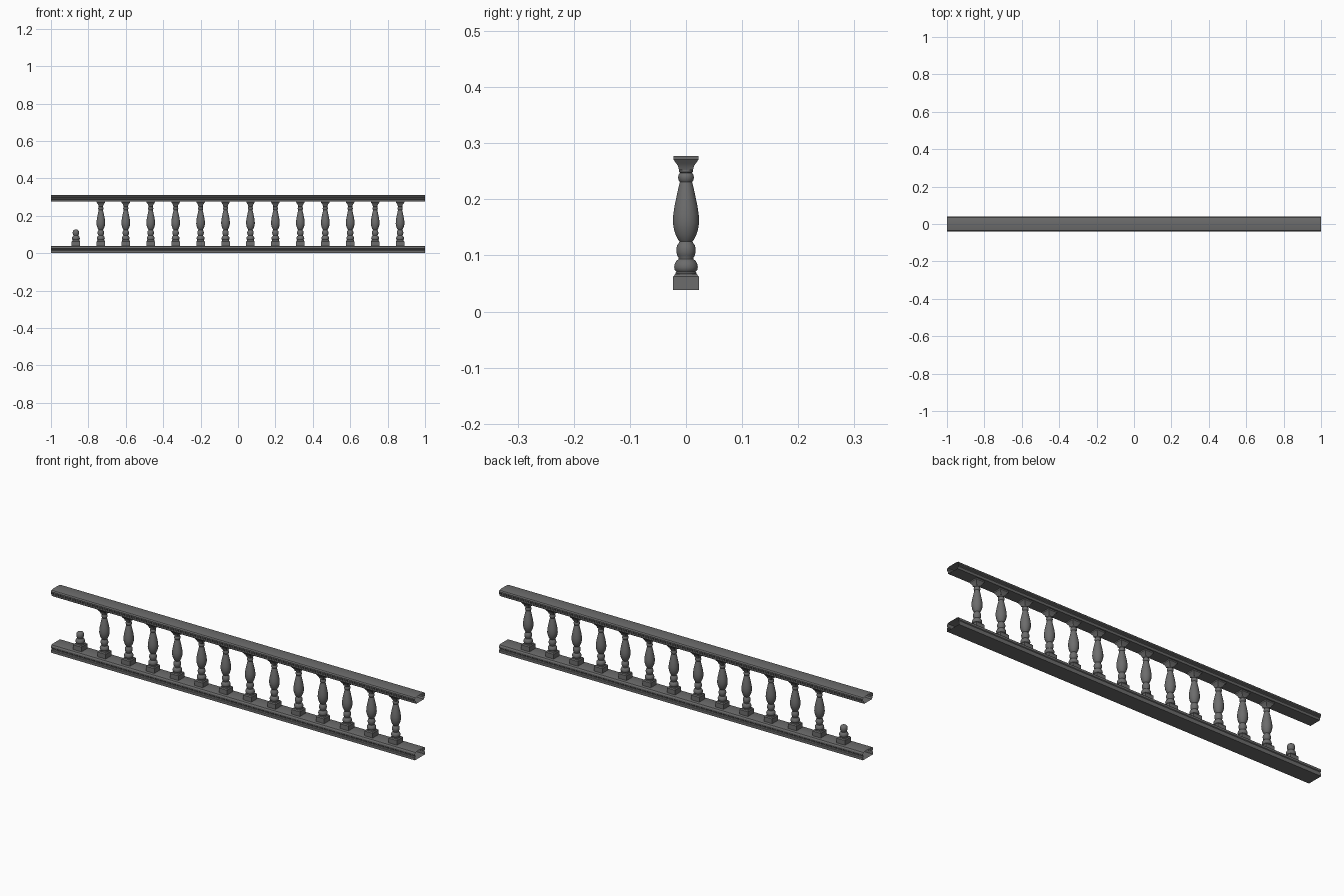
import bpy, bmesh, math

if "Cube" in bpy.data.objects:
    bpy.data.objects.remove(bpy.data.objects["Cube"])

stone = bpy.data.materials.new("dark grey stone")
stone.diffuse_color = (0.15, 0.15, 0.15, 1)
stone.use_nodes = True
stone.node_tree.nodes["Principled BSDF"].inputs["Base Color"].default_value = stone.diffuse_color


def finish(bm, name, angle):
    bmesh.ops.recalc_face_normals(bm, faces=bm.faces)
    me = bpy.data.meshes.new(name)
    bm.to_mesh(me)
    bm.free()
    me.materials.append(stone)
    ob = bpy.data.objects.new(name, me)
    bpy.context.collection.objects.link(ob)
    bpy.ops.object.select_all(action='DESELECT')
    ob.select_set(True)
    bpy.context.view_layer.objects.active = ob
    bpy.ops.object.shade_smooth_by_angle(angle=math.radians(angle))
    return ob


def rail(name, half):
    """Hollow moulded rail with open ends, from (half width, z) profile."""
    loop = half + [(-y, z) for y, z in reversed(half)]
    bm = bmesh.new()
    a = [bm.verts.new((-1, y, z)) for y, z in loop]
    b = [bm.verts.new((1, y, z)) for y, z in loop]
    n = len(loop)
    for i in range(n):
        j = (i + 1) % n
        bm.faces.new((a[i], a[j], b[j], b[i]))
    return finish(bm, name, 20)


def stack(bm, x, profile, sides, cap=False, bottom=False):
    """Lathe a (radius, z) profile; four sides gives a square block."""
    k = math.sqrt(2) if sides == 4 else 1
    rings = []
    for r, z in profile:
        ring = []
        for i in range(sides):
            t = 2 * math.pi * (i + 0.5) / sides
            ring.append(bm.verts.new((x + k * r * math.cos(t), k * r * math.sin(t), z)))
        rings.append(ring)
    for p, q in zip(rings, rings[1:]):
        for i in range(sides):
            j = (i + 1) % sides
            bm.faces.new((p[i], p[j], q[j], q[i]))
    if cap:
        bm.faces.new(rings[-1])


# moulded rails
rail("bottom_rail", [(0.04, 0.0), (0.04, 0.013), (0.036, 0.016), (0.036, 0.021),
                     (0.039, 0.024), (0.039, 0.031), (0.035, 0.037), (0.028, 0.039)])
rail("top_rail", [(0.030, 0.277), (0.033, 0.282), (0.033, 0.287), (0.037, 0.290),
                  (0.037, 0.294), (0.04, 0.297), (0.04, 0.303), (0.035, 0.308), (0.018, 0.311)])

# baluster profiles
plinth = [(0.0228, 0.038), (0.0228, 0.062), (0.019, 0.067), (0.014, 0.0675)]
foot = [(0.0195, 0.066), (0.0195, 0.069), (0.0175, 0.071), (0.0205, 0.074), (0.0215, 0.079),
        (0.0205, 0.085), (0.0175, 0.090), (0.0135, 0.0935),
        (0.0135, 0.096), (0.016, 0.100), (0.0175, 0.106), (0.0175, 0.112),
        (0.016, 0.118), (0.0125, 0.123)]
vase = [(0.012, 0.125), (0.015, 0.129), (0.019, 0.137), (0.022, 0.147), (0.0238, 0.158),
        (0.0232, 0.172), (0.0208, 0.188), (0.0172, 0.205), (0.0135, 0.222), (0.0112, 0.231),
        (0.0132, 0.234), (0.0145, 0.239), (0.0135, 0.244), (0.011, 0.247),
        (0.0125, 0.249), (0.0125, 0.254)]
capital = [(0.0125, 0.252), (0.0145, 0.260), (0.0175, 0.264), (0.0225, 0.271), (0.0225, 0.277)]

# fourteen balusters, the first one broken off
for i in range(14):
    x = -0.8667 + i * 0.13333
    bm = bmesh.new()
    stack(bm, x, plinth, 4)
    if i == 0:
        stack(bm, x, foot + [(0.007, 0.1255)], 16, cap=True)
        finish(bm, "broken_baluster", 35)
    else:
        stack(bm, x, foot + vase, 16)
        stack(bm, x, capital, 4)
        finish(bm, "baluster_%02d" % i, 35)
